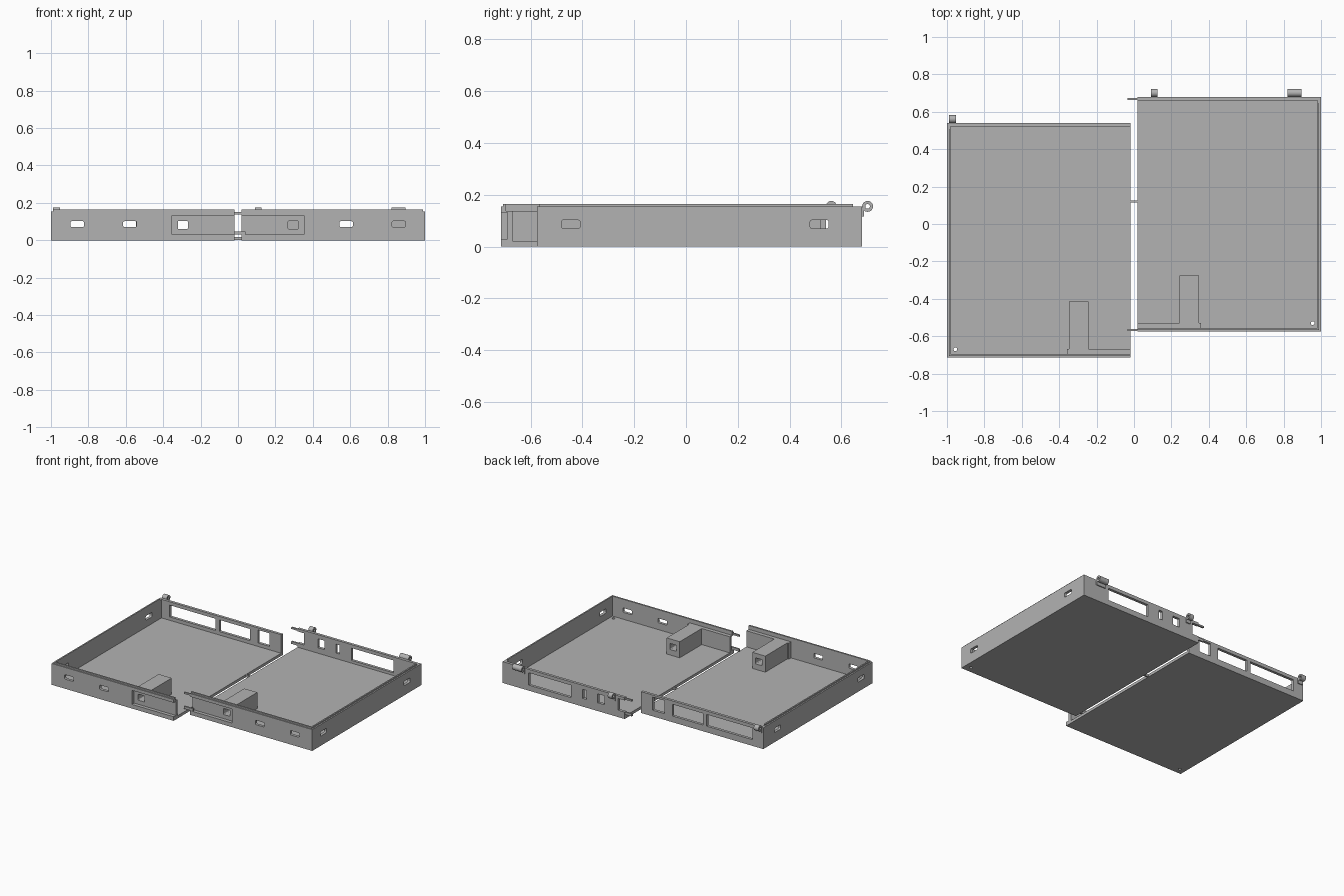
import bpy, bmesh, math
from mathutils import Vector, Matrix

if "Cube" in bpy.data.objects:
    bpy.data.objects.remove(bpy.data.objects["Cube"])

gray = bpy.data.materials.new("plain_gray")
gray.diffuse_color = (0.45, 0.45, 0.45, 1)
gray.use_nodes = True
gray.node_tree.nodes["Principled BSDF"].inputs["Base Color"].default_value = gray.diffuse_color


def finish(bm, name):
    me = bpy.data.meshes.new(name)
    bmesh.ops.recalc_face_normals(bm, faces=bm.faces)
    bm.to_mesh(me)
    bm.free()
    me.materials.append(gray)
    ob = bpy.data.objects.new(name, me)
    bpy.context.collection.objects.link(ob)
    return ob


def box(name, x, y, z, axis=None, radius=0):
    """Box from ranges; edges along the given axis may be rounded."""
    bm = bmesh.new()
    r = [sorted(x), sorted(y), sorted(z)]
    bmesh.ops.create_cube(bm, size=1)
    for v in bm.verts:
        v.co = Vector([r[i][0] if v.co[i] < 0 else r[i][1] for i in range(3)])
    if axis is not None:
        edges = [e for e in bm.edges
                 if abs((e.verts[0].co - e.verts[1].co).normalized()[axis]) > 0.9]
        bmesh.ops.bevel(bm, geom=edges, offset=radius, segments=3,
                        affect='EDGES', profile=0.5)
    return finish(bm, name)


def cylinder(name, center, radius, length, axis='Z', sides=24):
    bm = bmesh.new()
    bmesh.ops.create_cone(bm, cap_ends=True, segments=sides,
                          radius1=radius, radius2=radius, depth=length)
    rot = Matrix.Rotation(math.pi / 2, 4, 'Y') if axis == 'X' else Matrix()
    bmesh.ops.transform(bm, matrix=Matrix.Translation(center) @ rot, verts=bm.verts)
    return finish(bm, name)


def cut(ob, cutter):
    mod = ob.modifiers.new("cut", 'BOOLEAN')
    mod.operation = 'DIFFERENCE'
    mod.solver = 'EXACT'
    mod.object = cutter
    bpy.context.view_layer.objects.active = ob
    bpy.ops.object.modifier_apply(modifier=mod.name)
    bpy.data.objects.remove(cutter, do_unlink=True)


def hinge(name, x, y):
    """Knuckle ring standing behind the back wall."""
    c = ((x[0] + x[1]) / 2, y + 0.021, 0.155)
    ring = cylinder(name, c, 0.021, abs(x[1] - x[0]), 'X')
    cut(ring, cylinder("cutter", c, 0.009, 0.3, 'X'))
    bpy.context.view_layer.objects.active = ring
    ring.select_set(True)
    bpy.ops.object.shade_smooth_by_angle()
    ring.select_set(False)
    box(name + "_tab", x, (y - 0.002, y + 0.007), (0.115, 0.15))


def tray(side, s, y0, windows):
    y1 = y0 + 1.255
    d = lambda a, b: (s * a, s * b)

    # shell, open at the seam
    shell = box(side + "_tray", d(0.0175, 1), (y0, y1), (0, 0.155))
    cut(shell, box("cutter", d(-0.1, 0.98), (y0 + 0.02, y1 - 0.02), (0.02, 0.3)))

    # vent slots in the front and outer walls
    for c in (0.578, 0.86):
        cut(shell, box("cutter", d(c - 0.036, c + 0.036), (y0 - 0.05, y0 + 0.05),
                       (0.07, 0.102), 1, 0.007))
    for c in (0.13, 1.09):
        cut(shell, box("cutter", d(0.9, 1.1), (y0 + c - 0.036, y0 + c + 0.036),
                       (0.07, 0.102), 0, 0.007))

    # openings in the back wall
    for a, b, z0, z1 in windows:
        cut(shell, box("cutter", d(a, b), (y1 - 0.05, y1 + 0.05), (z0, z1)))

    # recess opening in the front wall and screw hole in the floor
    cut(shell, box("cutter", d(-0.1, 0.353), (y0 - 0.05, y0 + 0.05), (0.03, 0.132)))
    cut(shell, cylinder("cutter", (s * 0.955, y0 + 0.045, 0), 0.01, 0.2))

    # recess panel with floor, roof and end, then the latch tube behind it
    panel = box(side + "_recess_panel", d(0.0175, 0.353),
                (y0 + 0.025, y0 + 0.047), (0.018, 0.137))
    tube = box(side + "_latch_tube", d(0.243, 0.348),
               (y0 + 0.046, y0 + 0.30), (0.018, 0.137))
    for ob in (panel, tube):
        cut(ob, box("cutter", d(0.268, 0.322), (y0 - 0.1, y0 + 0.5),
                    (0.06, 0.104), 1, 0.006))
    box(side + "_recess_roof", d(0.0175, 0.353), (y0 + 0.018, y0 + 0.027), (0.131, 0.137))
    box(side + "_recess_floor", d(0.0175, 0.353), (y0 + 0.018, y0 + 0.027), (0.018, 0.030))
    box(side + "_recess_end", d(0.352, 0.358), (y0 + 0.018, y0 + 0.047), (0.018, 0.137))

    # raised sealing lip on the front and outer walls
    box(side + "_front_lip", d(0.0175, 0.99), (y0 + 0.008, y0 + 0.02), (0.154, 0.165))
    box(side + "_side_lip", d(0.98, 0.99), (y0 + 0.008, y1 - 0.035), (0.154, 0.165))


# trays: windows are (inner x, outer x, bottom z, top z)
tray("left", -1, -0.715, [(0.545, 0.915, 0.045, 0.13), (0.268, 0.515, 0.045, 0.13),
                          (0.11, 0.205, 0.045, 0.14)])
tray("right", 1, -0.575, [(0.45, 0.79, 0.04, 0.13), (0.325, 0.355, 0.06, 0.125),
                          (0.18, 0.235, 0.06, 0.125), (-0.1, 0.07, 0.05, 0.135)])

# hinge knuckles
hinge("left_hinge", (-0.99, -0.952), 0.54)
hinge("right_inner_hinge", (0.09, 0.125), 0.68)
hinge("right_outer_hinge", (0.82, 0.895), 0.68)

# joining pins and tabs across the seam
for n, y in (("front", -0.567), ("back", 0.668)):
    box(n + "_upper_pin", (-0.035, 0.08), (y - 0.006, y + 0.006), (0.138, 0.15))
    box(n + "_lower_tab", (-0.035, 0.04), (y - 0.006, y + 0.006), (0.03, 0.048))
box("center_tab", (-0.02, 0.02), (0.114, 0.126), (0.002, 0.018))
